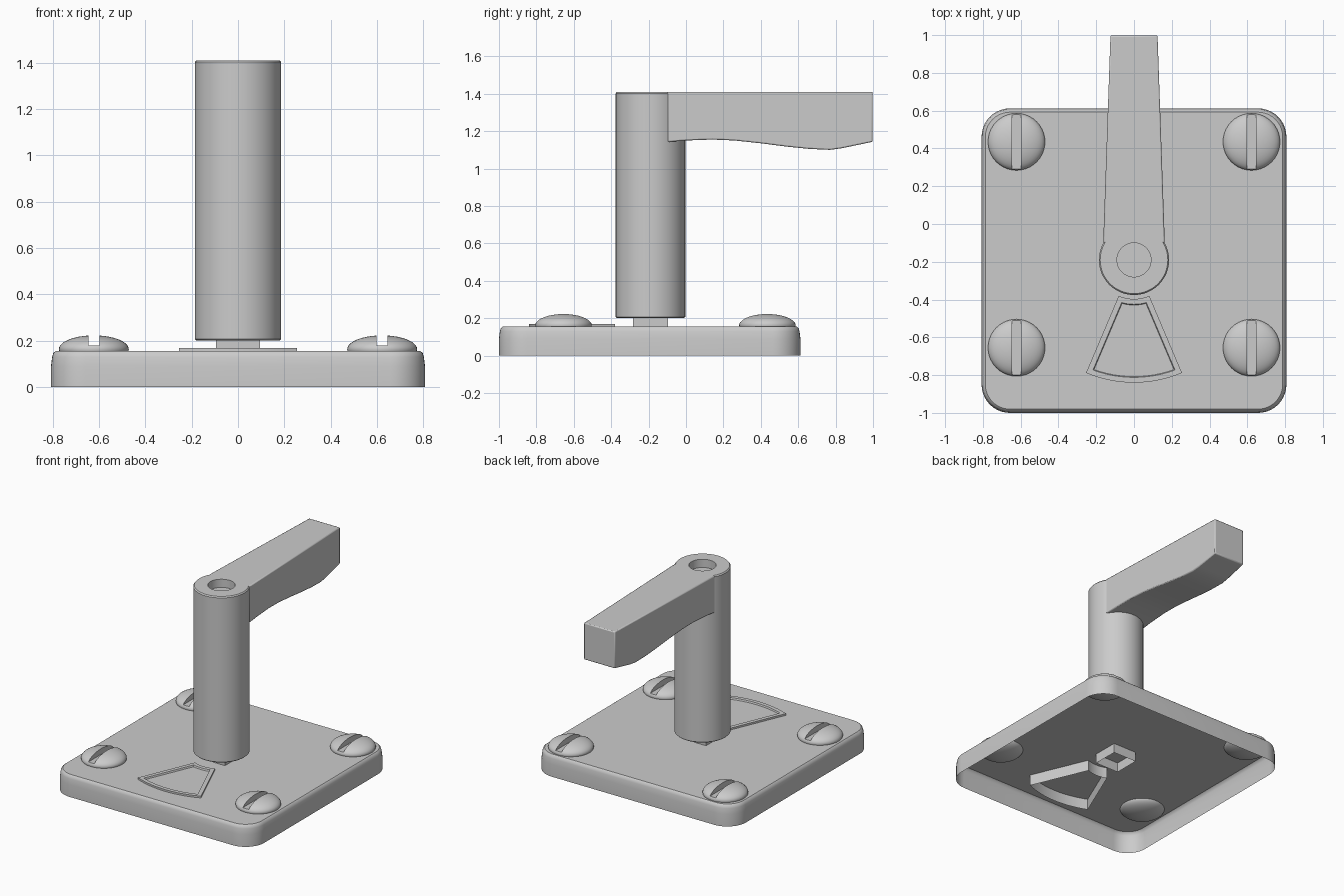
import bpy, bmesh, math

if "Cube" in bpy.data.objects:
    bpy.data.objects.remove(bpy.data.objects["Cube"])

AXIS_Y = -0.19  # y position of the post axis


def finish(name, bm, smooth=True):
    bmesh.ops.recalc_face_normals(bm, faces=bm.faces)
    me = bpy.data.meshes.new(name)
    bm.to_mesh(me)
    bm.free()
    ob = bpy.data.objects.new(name, me)
    bpy.context.collection.objects.link(ob)
    if smooth:
        bpy.ops.object.select_all(action='DESELECT')
        ob.select_set(True)
        bpy.context.view_layer.objects.active = ob
        bpy.ops.object.shade_smooth_by_angle(angle=math.radians(35))
    return ob


def loft(name, rings, cap_start=True, cap_end=True, smooth=True):
    """Skin a list of equally long closed rings of points."""
    bm = bmesh.new()
    loops = [[bm.verts.new(p) for p in ring] for ring in rings]
    n = len(loops[0])
    for a, b in zip(loops, loops[1:]):
        for i in range(n):
            j = (i + 1) % n
            bm.faces.new((a[i], a[j], b[j], b[i]))
    if cap_start:
        bm.faces.new(loops[0][::-1])
    if cap_end:
        bm.faces.new(loops[-1])
    return finish(name, bm, smooth)


def rounded_rect(x, y0, y1, r, inset, z, steps=10):
    pts = []
    corners = [(x - r, y1 - r), (r - x, y1 - r), (r - x, y0 + r), (x - r, y0 + r)]
    for k, (cx, cy) in enumerate(corners):
        for i in range(steps + 1):
            a = math.pi / 2 * (k + i / steps)
            pts.append((cx + (r - inset) * math.cos(a), cy + (r - inset) * math.sin(a), z))
    return pts


def circle(r, z, n=48):
    return [(r * math.cos(2 * math.pi * i / n), AXIS_Y + r * math.sin(2 * math.pi * i / n), z)
            for i in range(n)]


def sector(inset, z, steps=12):
    """Fan outline around the post axis, inset evenly on all sides."""
    pts = []
    for r, d in ((0.65 - inset, 1), (0.207 + inset, -1)):
        half = math.radians(23) - math.asin(inset / r)
        for i in range(steps + 1):
            a = d * half * (2 * i / steps - 1)
            pts.append((r * math.sin(a), AXIS_Y - r * math.cos(a), z))
    return pts


# Hollow base plate, open underneath
loft("base_plate",
     [rounded_rect(0.807, -1.0, 0.612, 0.15, i, z)
      for i, z in ((0, 0), (0, 0.09), (0.005, 0.13), (0.01, 0.147), (0.02, 0.155))],
     cap_start=False)

# Upright post with a shallow socket on top
loft("post", [circle(r, z) for r, z in (
    (0.178, 0.2), (0.186, 0.207), (0.186, 1.402), (0.179, 1.41),
    (0.09, 1.41), (0.09, 1.35))])

# Square spindle, open underneath
s = 0.094
loft("spindle", [[(-s, AXIS_Y - s, z), (s, AXIS_Y - s, z), (s, AXIS_Y + s, z), (-s, AXIS_Y + s, z)]
                 for z in (0.085, 0.205)], cap_start=False, smooth=False)

# Tapered lever arm with a wavy grip underneath
profile = [(-0.1, 1.41), (-0.1, 1.142), (0.0, 1.15), (0.14, 1.155), (0.26, 1.15),
           (0.4, 1.135), (0.54, 1.117), (0.66, 1.105), (0.77, 1.1), (0.83, 1.108),
           (0.998, 1.143), (0.998, 1.41)]
width = lambda y: 0.163 - 0.035 * (y + 0.1)
arm = loft("lever_arm", [[(sx * width(y), y, z) for y, z in profile] for sx in (-1, 1)])
bevel = arm.modifiers.new("soft_edges", 'BEVEL')
bevel.width = 0.007
bevel.segments = 2
bevel.limit_method = 'ANGLE'
bevel.angle_limit = math.radians(40)

# Fan-shaped indicator window with raised frame
loft("indicator_window", [sector(i, z) for i, z in (
    (0, 0.075), (0, 0.168), (0.028, 0.168), (0.032, 0.157))], cap_start=False)

# Slotted domed screws in the four corners
for side, sx in (("left", -1), ("right", 1)):
    for end, y in (("front", -0.655), ("back", 0.435)):
        x = sx * 0.622
        bm = bmesh.new()
        bmesh.ops.create_uvsphere(bm, u_segments=40, v_segments=20, radius=1)
        bmesh.ops.scale(bm, vec=(0.151, 0.151, 0.06), verts=bm.verts)
        bmesh.ops.translate(bm, vec=(x, y, 0.163), verts=bm.verts)
        screw = finish(f"screw_{end}_{side}", bm)

        bm = bmesh.new()
        bmesh.ops.create_cube(bm, size=1)
        bmesh.ops.scale(bm, vec=(0.048, 0.4, 0.1), verts=bm.verts)
        bmesh.ops.translate(bm, vec=(x, y, 0.23), verts=bm.verts)
        cutter = finish(f"slot_cutter_{end}_{side}", bm, False)
        cutter.hide_render = True
        cutter.display_type = 'WIRE'
        cut = screw.modifiers.new("slot", 'BOOLEAN')
        cut.operation = 'DIFFERENCE'
        cut.solver = 'EXACT'
        cut.object = cutter
